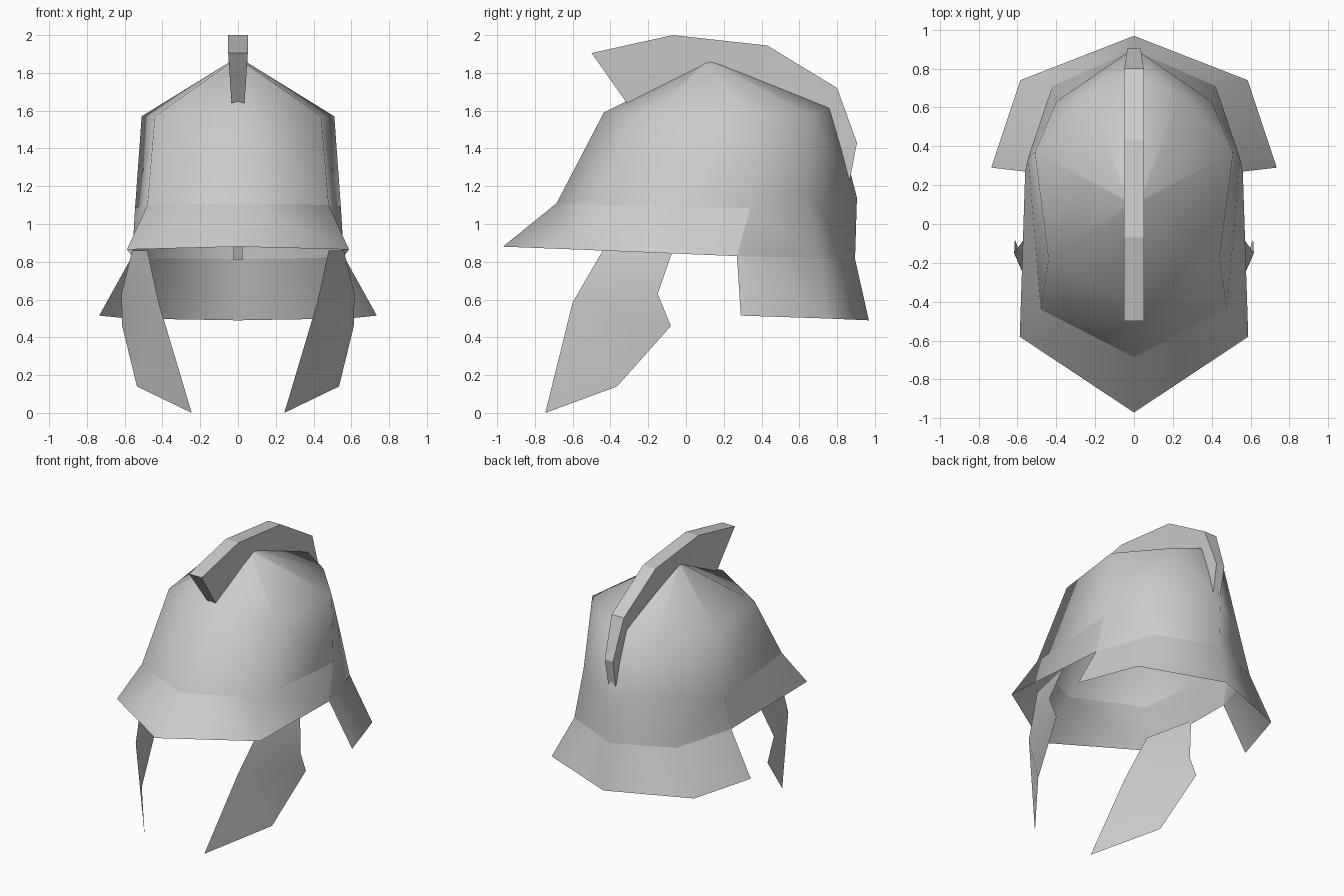
import bpy
import bmesh

cube = bpy.data.objects.get("Cube")
if cube:
    bpy.data.objects.remove(cube, do_unlink=True)

steel = bpy.data.materials.new("grey steel")
steel.use_nodes = True
GREY = (0.6, 0.6, 0.6, 1)
steel.diffuse_color = GREY
steel.node_tree.nodes["Principled BSDF"].inputs["Base Color"].default_value = GREY


def shell(name, strips, smooth=True):
    """Skin each strip of matching rows on the +x half, then mirror it."""
    bm = bmesh.new()
    for rows in strips:
        grid = [[bm.verts.new(p) for p in row] for row in rows]
        for a, b in zip(grid, grid[1:]):
            for i in range(len(a) - 1):
                bm.faces.new((a[i], b[i], b[i + 1], a[i + 1]))
    bmesh.ops.remove_doubles(bm, verts=bm.verts, dist=0.0005)
    for f in bm.faces:
        f.smooth = smooth
    mesh = bpy.data.meshes.new(name)
    bm.to_mesh(mesh)
    bm.free()
    mesh.materials.append(steel)
    obj = bpy.data.objects.new(name, mesh)
    bpy.context.collection.objects.link(obj)
    mirror = obj.modifiers.new("Mirror", 'MIRROR')
    mirror.use_axis[0] = True
    mirror.merge_threshold = 0.002
    return obj


# Rings run from the front centre, round the left side, to the back centre
apex = [(0, 0.1, 1.86), (0.03, 0.11, 1.86), (0.04, 0.13, 1.86), (0.03, 0.15, 1.86), (0, 0.16, 1.86)]
upper = [(0, -0.435, 1.59), (0.44, -0.18, 1.57), (0.51, 0.37, 1.57), (0.24, 0.66, 1.58), (0, 0.78, 1.62)]
middle = [(0, -0.685, 1.11), (0.48, -0.44, 1.1), (0.545, 0.34, 1.085), (0.4, 0.63, 1.16), (0, 0.905, 1.14)]
nape = [(0.56, 0.27, 0.83), (0.42, 0.71, 0.82), (0, 0.895, 0.815)]

# Domed crown with its lower back wall
shell("crown", [[apex, upper, middle], [middle[2:], nape]])

# Flared brim around the front and sides
brim_edge = [(0, -0.97, 0.88), (0.588, -0.58, 0.865), nape[0]]
shell("brim", [[middle[:3], brim_edge]])

# Flared guard behind the neck
guard_edge = [(0.735, 0.29, 0.515), (0.585, 0.74, 0.5), (0, 0.968, 0.49)]
shell("neck_guard", [[nape, guard_edge]])

# Hanging cheek guards: each row is a front point and a back point
bend = (0.42, -0.6, 0.585)
shell("cheek_guards", [[
    [(0.48, -0.44, 0.86), (0.56, -0.07, 0.86)],
    [bend, (0.617, -0.15, 0.63)],
    [bend, (0.613, -0.08, 0.46)],
    [(0.245, -0.745, 0), (0.535, -0.365, 0.14)],
]])

# Crest: outer and inner profile (y, z, half width), front to back
outer = [(-0.5, 1.905, 0.052), (-0.07, 2, 0.052), (0.43, 1.945, 0.052), (0.8, 1.72, 0.05), (0.905, 1.43, 0.034)]
inner = [(-0.2, 1.48, 0.024), (0.06, 1.6, 0.024), (0.36, 1.54, 0.024), (0.6, 1.3, 0.024), (0.787, 0.81, 0.024)]
sections = [[(0, iy, iz), (iw, iy, iz), (ow, oy, oz), (0, oy, oz)]
            for (oy, oz, ow), (iy, iz, iw) in zip(outer, inner)]


def end_cap(section):
    return [section[0], section[0], section[3], section[3]]


shell("crest", [[end_cap(sections[0])] + sections + [end_cap(sections[-1])]], smooth=False)
